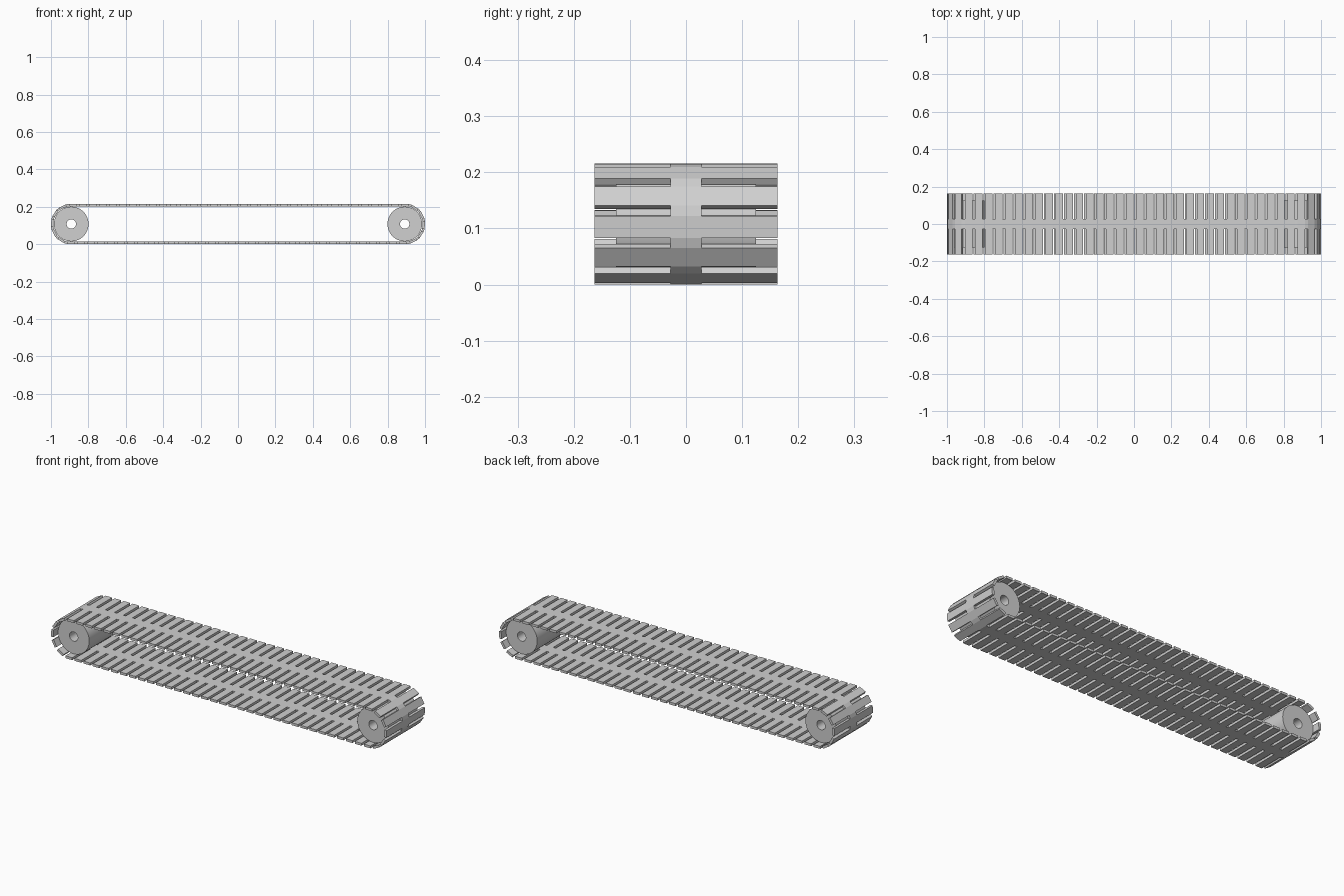
import bpy, bmesh, math
from mathutils import Vector

if "Cube" in bpy.data.objects:
    bpy.data.objects.remove(bpy.data.objects["Cube"])

CX, CZ = 0.8915, 0.108            # drum axis position
R_OUT, THICK = 0.1075, 0.013      # belt outer radius and slat thickness
R_MID = R_OUT - THICK / 2
COUNT, SLAT_LEN = 78, 0.039
SLAT_HALF, LINK_HALF, DRUM_HALF = 0.163, 0.028, 0.125
STRAIGHT, ARC = 2 * CX, math.pi * R_MID
PITCH = 2 * (STRAIGHT + ARC) / COUNT

grey = bpy.data.materials.new("light grey")
grey.use_nodes = True
colour = (0.63, 0.63, 0.63, 1)
grey.diffuse_color = colour
grey.node_tree.nodes["Principled BSDF"].inputs["Base Color"].default_value = colour


def make_object(name, bm):
    bmesh.ops.recalc_face_normals(bm, faces=bm.faces)
    mesh = bpy.data.meshes.new(name)
    bm.to_mesh(mesh)
    bm.free()
    mesh.materials.append(grey)
    obj = bpy.data.objects.new(name, mesh)
    bpy.context.collection.objects.link(obj)
    return obj


def belt_frame(s):
    """Mid-line point and outward normal on the loop, from the right-hand tip."""
    s = (s + ARC / 2) % (2 * (STRAIGHT + ARC))
    side = 1
    if s >= STRAIGHT + ARC:
        s -= STRAIGHT + ARC
        side = -1
    if s < ARC:
        a = s / R_MID - math.pi / 2
        normal = Vector((math.cos(a), 0, math.sin(a)))
        point = Vector((CX, 0, 0)) + normal * R_MID
    else:
        normal = Vector((0, 0, 1))
        point = Vector((CX - (s - ARC), 0, R_MID))
    return point * side + Vector((0, 0, CZ)), normal * side


def prism(bm, outline, half):
    """Extrude an XZ outline across the belt width."""
    near = [bm.verts.new(p + Vector((0, -half, 0))) for p in outline]
    face = bm.faces.new(near)
    new = bmesh.ops.extrude_face_region(bm, geom=[face], use_keep_orig=True)["geom"]
    bmesh.ops.translate(bm, verts=[g for g in new if isinstance(g, bmesh.types.BMVert)],
                        vec=(0, 2 * half, 0))


# Slat cross-sections around the loop: outer start, outer end, inner end, inner start
sections = []
for i in range(COUNT):
    point, normal = belt_frame(i * PITCH - 0.005)
    along = Vector((-normal.z, 0, normal.x)) * SLAT_LEN / 2
    out = normal * THICK / 2
    sections.append([point + out - along, point + out + along,
                     point - out + along, point - out - along])

# Full-width slats and the narrow centre links between them
slats, links = bmesh.new(), bmesh.new()
for i, sec in enumerate(sections):
    following = sections[(i + 1) % COUNT]
    prism(slats, sec, SLAT_HALF)
    prism(links, [sec[1], following[0], following[3], sec[2]], LINK_HALF)
make_object("belt_slats", slats)
make_object("belt_links", links)


# End drums with a through bore
def drum(name, x, radius=0.0925, bore=0.025, segments=64):
    bm = bmesh.new()
    profile = [(bore, -DRUM_HALF), (radius, -DRUM_HALF), (radius, DRUM_HALF), (bore, DRUM_HALF)]
    verts = [bm.verts.new((r, y, 0)) for r, y in profile]
    edges = [bm.edges.new((verts[i], verts[(i + 1) % 4])) for i in range(4)]
    bmesh.ops.spin(bm, geom=verts + edges, cent=(0, 0, 0), axis=(0, 1, 0),
                   angle=2 * math.pi, steps=segments)
    bmesh.ops.remove_doubles(bm, verts=bm.verts, dist=0.0001)
    obj = make_object(name, bm)
    obj.location = (x, 0, CZ)
    bpy.ops.object.select_all(action='DESELECT')
    obj.select_set(True)
    bpy.context.view_layer.objects.active = obj
    bpy.ops.object.shade_smooth_by_angle(angle=math.radians(30))


drum("left_drum", CX)
drum("right_drum", -CX)
